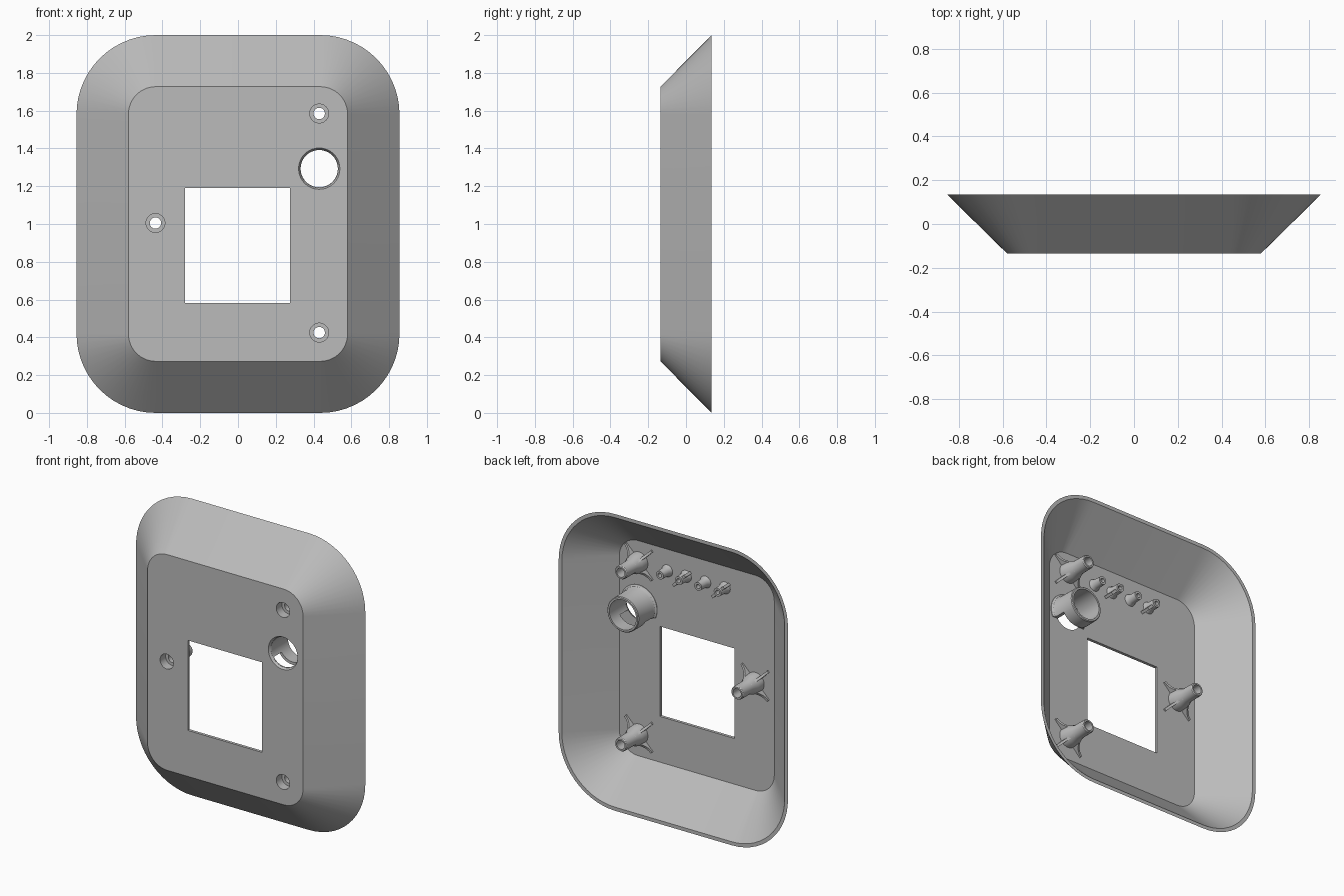
import bpy, bmesh, math
from mathutils import Vector

if "Cube" in bpy.data.objects:
    bpy.data.objects.remove(bpy.data.objects["Cube"], do_unlink=True)

grey = bpy.data.materials.new("plain grey")
grey.use_nodes = True
grey.diffuse_color = (0.5, 0.5, 0.5, 1)
grey.node_tree.nodes["Principled BSDF"].inputs["Base Color"].default_value = (0.5, 0.5, 0.5, 1)

FRONT, BACK, FLOOR = -0.135, 0.135, -0.115
MID_Z = 1.0


def finish(bm, name):
    bmesh.ops.recalc_face_normals(bm, faces=bm.faces[:])
    mesh = bpy.data.meshes.new(name)
    bm.to_mesh(mesh)
    bm.free()
    mesh.materials.append(grey)
    ob = bpy.data.objects.new(name, mesh)
    bpy.context.collection.objects.link(ob)
    return ob


def activate(ob):
    bpy.ops.object.select_all(action="DESELECT")
    ob.select_set(True)
    bpy.context.view_layer.objects.active = ob


def smooth(ob):
    activate(ob)
    bpy.ops.object.shade_smooth_by_angle(angle=math.radians(30))


def bridge(bm, a, b):
    n = len(a)
    for i in range(n):
        bm.faces.new((a[i], a[(i + 1) % n], b[(i + 1) % n], b[i]))


def rounded_loop(bm, half_w, half_h, r, y, steps=14):
    loop = []
    for q, (sx, sz) in enumerate(((1, 1), (-1, 1), (-1, -1), (1, -1))):
        for i in range(steps + 1):
            a = (q + i / steps) * math.pi / 2
            loop.append(bm.verts.new((sx * (half_w - r) + r * math.cos(a), y,
                                      MID_Z + sz * (half_h - r) + r * math.sin(a))))
    return loop


def lathe(name, profile, x, z, segs=40):
    """Ring-shaped solid turned around an axis along y; profile is (radius, y)."""
    bm = bmesh.new()
    rings = []
    for r, y in profile:
        rings.append([bm.verts.new((x + r * math.cos(t * math.tau / segs), y,
                                    z + r * math.sin(t * math.tau / segs))) for t in range(segs)])
    for i in range(len(rings)):
        bridge(bm, rings[i], rings[(i + 1) % len(rings)])
    return finish(bm, name)


def plug(x, z, r_front, r_back, y0, y1):
    """Solid cone or cylinder along y, used for cutting."""
    bm = bmesh.new()
    rings = [[bm.verts.new((x + r * math.cos(t * math.tau / 40), y, z + r * math.sin(t * math.tau / 40)))
              for t in range(40)] for r, y in ((r_front, y0), (r_back, y1))]
    bridge(bm, *rings)
    for ring in rings:
        bm.faces.new(ring)
    return finish(bm, "cutter")


def box(x0, x1, y0, y1, z0, z1):
    bm = bmesh.new()
    bmesh.ops.create_cube(bm, size=1)
    for v in bm.verts:
        v.co = Vector((x0 if v.co.x < 0 else x1, y0 if v.co.y < 0 else y1, z0 if v.co.z < 0 else z1))
    return finish(bm, "cutter")


def cut(ob, cutter):
    cutter.hide_render = True
    mod = ob.modifiers.new("cut", "BOOLEAN")
    mod.operation, mod.solver, mod.object = "DIFFERENCE", "EXACT", cutter
    activate(ob)
    bpy.ops.object.modifier_apply(modifier=mod.name)
    bpy.data.objects.remove(cutter, do_unlink=True)


def fin(name, x, z, angle, outline, thick):
    """Thin plate standing on the floor, radiating from an axis; outline is (radius, y)."""
    bm = bmesh.new()
    c, s = math.cos(angle), math.sin(angle)
    sides = [[bm.verts.new((x + r * c - o * s, y, z + r * s + o * c)) for r, y in outline]
             for o in (-thick / 2, thick / 2)]
    bridge(bm, *sides)
    for side in sides:
        bm.faces.new(side)
    return finish(bm, name)


# Hollow sloped cover
bm = bmesh.new()
loops = [rounded_loop(bm, *spec) for spec in (
    (0.578, 0.725, 0.14, FLOOR), (0.831, 0.976, 0.396, BACK),
    (0.855, 1.0, 0.42, BACK), (0.58, 0.727, 0.145, FRONT))]
for a, b in zip(loops, loops[1:]):
    bridge(bm, a, b)
bm.faces.new(loops[0])
bm.faces.new(loops[-1])
cover = finish(bm, "cover")

# Window, screw holes and round opening
posts = ((0.43, 1.585), (0.43, 0.425), (-0.437, 1.005))
tube_x, tube_z = 0.43, 1.293
cut(cover, box(-0.28, 0.275, -0.2, 0, 0.583, 1.19))
for px, pz in posts:
    cut(cover, plug(px, pz, 0.05, 0.05, -0.2, 0))
cut(cover, plug(tube_x, tube_z, 0.11, 0.098, FRONT - 0.001, FLOOR + 0.001))
smooth(cover)

# Screw posts with four curved fins
fin_outline = [(0.055, FLOOR - 0.004), (0.14, FLOOR - 0.004), (0.14, FLOOR + 0.01)]
for i in range(1, 8):
    a = i / 7 * math.pi / 2
    fin_outline.append((0.14 - 0.1 * math.sin(a), 0.02 - 0.125 * math.cos(a)))
for n, (px, pz) in enumerate(posts, 1):
    smooth(lathe(f"screw_post_{n}", (
        (0.05, -0.12), (0.066, -0.12), (0.062, -0.06), (0.046, -0.02), (0.045, 0.075),
        (0.04, 0.082), (0.03, 0.082), (0.03, -0.075), (0.05, -0.075)), px, pz))
    for k in range(4):
        smooth(fin(f"post_{n}_fin_{k + 1}", px, pz, math.pi / 4 + k * math.pi / 2, fin_outline, 0.016))

# Round sleeve behind the large opening, notched on its underside
sleeve = lathe("round_sleeve", (
    (0.1, -0.12), (0.135, -0.12), (0.135, -0.112), (0.125, -0.105), (0.119, -0.09),
    (0.117, 0.055), (0.112, 0.06), (0.1, 0.06)), tube_x, tube_z, 48)
cut(sleeve, box(tube_x - 0.15, tube_x + 0.15, FLOOR, -0.03, tube_z - 0.15, tube_z - 0.055))
smooth(sleeve)

# Row of small pegs, every second one braced
for n, px in enumerate((0.22, 0.08, -0.065, -0.21), 1):
    pz = 1.58
    smooth(lathe(f"small_peg_{n}", (
        (0.014, -0.12), (0.042, -0.12), (0.036, -0.105), (0.03, -0.09), (0.028, -0.035),
        (0.014, -0.035)), px, pz, 24))
    if n % 2 == 0:
        for k, (angle, reach) in enumerate(((-0.25, 0.075), (0.75, 0.05)), 1):
            fin(f"peg_{n}_brace_{k}", px, pz, angle * math.pi, (
                (0.02, -0.12), (reach, -0.12), (reach, -0.05), (0.02, -0.05)), 0.018)
